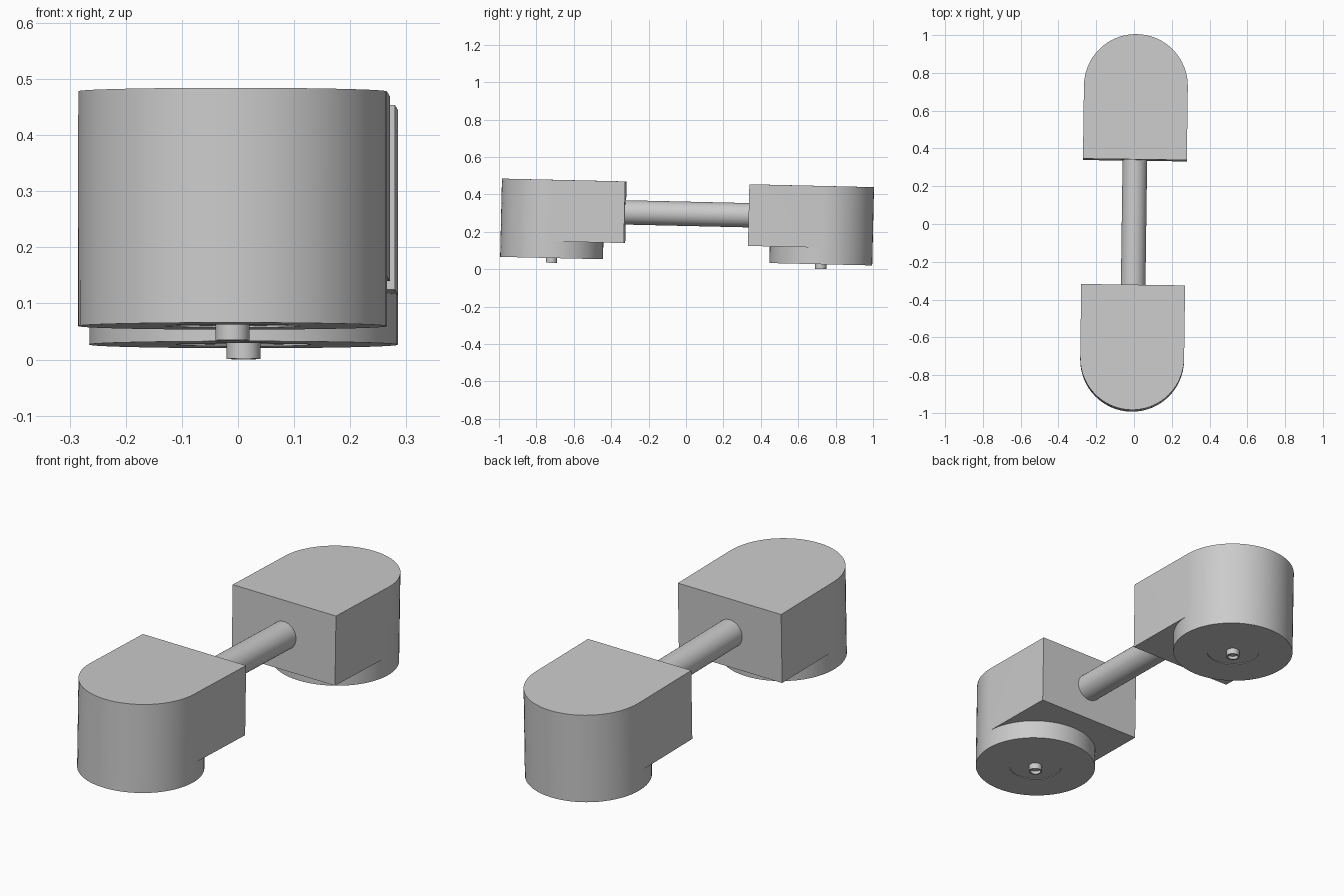
import bpy, bmesh, math
from mathutils import Matrix

cube = bpy.data.objects.get("Cube")
if cube:
    bpy.data.objects.remove(cube, do_unlink=True)

grey = bpy.data.materials.new("plain grey")
grey.use_nodes = True
grey.diffuse_color = (0.6, 0.6, 0.6, 1)
grey.node_tree.nodes["Principled BSDF"].inputs["Base Color"].default_value = (0.6, 0.6, 0.6, 1)

SEG = 64                      # sides of a full circle
R, CY, INNER = 0.275, 0.72, 0.332   # housing radius, centre and inner face along y
TOP, STEP, BASE = 0.4615, 0.132, 0.043
PIN_END = 0.0175
# The whole model leans and turns very slightly
POSE = Matrix.Rotation(-0.0137, 4, "Z") @ Matrix.Rotation(-0.023, 4, "X")


def finish(bm, name, turn):
    """Pose the mesh, shade it and link it as an object."""
    bmesh.ops.recalc_face_normals(bm, faces=bm.faces)
    bm.transform(POSE @ Matrix.Rotation(turn, 4, "Z"))
    for f in bm.faces:
        f.smooth = True
    mesh = bpy.data.meshes.new(name)
    bm.to_mesh(mesh)
    bm.free()
    mesh.set_sharp_from_angle(angle=math.radians(30))
    mesh.materials.append(grey)
    obj = bpy.data.objects.new(name, mesh)
    bpy.context.collection.objects.link(obj)


def ring(bm, radius, z):
    """Circle of vertices around the housing axis."""
    return [bm.verts.new((radius * math.cos(2 * math.pi * i / SEG),
                          CY + radius * math.sin(2 * math.pi * i / SEG), z))
            for i in range(SEG)]


def bridge(bm, a, b):
    for i in range(SEG):
        j = (i + 1) % SEG
        bm.faces.new((a[i], a[j], b[j], b[i]))


def lathe(bm, first, profile):
    """Continue a ring through (radius, z) steps and cap the last one."""
    for radius, z in profile:
        following = ring(bm, radius, z)
        bridge(bm, first, following)
        first = following
    bm.faces.new(first)


def housing(name, turn):
    bm = bmesh.new()
    half = SEG // 2
    base, step = ring(bm, R, BASE), ring(bm, R, STEP)
    bridge(bm, base, step)
    # Rounded outer half above the step, then the square inner end
    top = [bm.verts.new((v.co.x, v.co.y, TOP)) for v in step[:half + 1]]
    for i in range(half):
        bm.faces.new((step[i], step[i + 1], top[i + 1], top[i]))
    lt, rt = [bm.verts.new((x, INNER, TOP)) for x in (-R, R)]
    lb, rb = [bm.verts.new((x, INNER, STEP)) for x in (-R, R)]
    bm.faces.new(top + [lt, rt])
    bm.faces.new((step[half], lb, lt, top[half]))
    bm.faces.new((step[0], top[0], rt, rb))
    bm.faces.new((lb, rb, rt, lt))
    # Underside of the overhang, in two halves around the round foot
    quarter = half + SEG // 4
    mid = bm.verts.new((0, INNER, STEP))
    bm.faces.new(step[half:quarter + 1] + [mid, lb])
    bm.faces.new(step[quarter:] + [step[0], rb, mid])
    # Shallow round recess in the base
    lathe(bm, base, [(0.12, BASE), (0.12, BASE + 0.003)])
    finish(bm, name, turn)


def pin(name, turn):
    bm = bmesh.new()
    start = ring(bm, 0.03, BASE + 0.01)
    bm.faces.new(start)
    lathe(bm, start, [(0.03, PIN_END), (0.024, PIN_END), (0.024, PIN_END + 0.015)])
    finish(bm, name, turn)


for side, turn in (("back", 0), ("front", math.pi)):
    housing(side + "_housing", turn)
    pin(side + "_pin", turn)

# Round rod joining the two housings
bm = bmesh.new()
bmesh.ops.create_cone(bm, cap_ends=True, segments=SEG, radius1=0.065, radius2=0.065,
                      depth=2 * INNER + 0.02,
                      matrix=Matrix.Translation((0, 0, 0.296)) @ Matrix.Rotation(math.pi / 2, 4, "X"))
finish(bm, "connecting_rod", 0)
